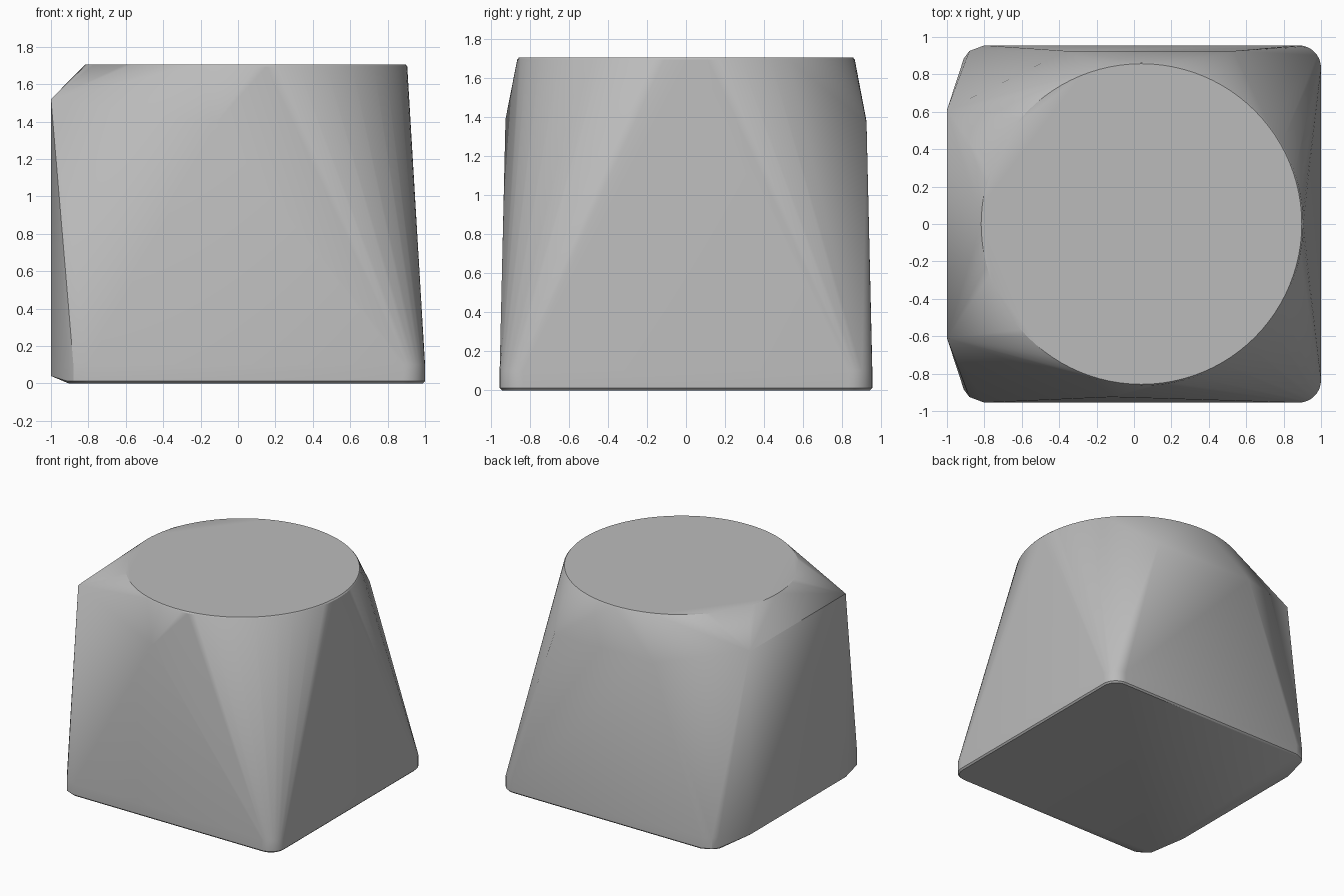
import bpy, bmesh
from math import cos, sin, tau, radians

cube = bpy.data.objects.get("Cube")
if cube:
    bpy.data.objects.remove(cube, do_unlink=True)

grey = bpy.data.materials.new("plain grey")
grey.use_nodes = True
colour = (0.5, 0.5, 0.5, 1)
grey.diffuse_color = colour
grey.node_tree.nodes["Principled BSDF"].inputs["Base Color"].default_value = colour

points = []


def arc(cx, cy, z, radius, start, end, steps):
    """Points along a horizontal arc, angles in turns."""
    for i in range(steps + 1):
        a = tau * (start + (end - start) * i / steps)
        points.append((cx + radius * cos(a), cy + radius * sin(a), z))


# Round top with a fine softened rim
for radius, z in ((0.865, 1.695), (0.857, 1.705)):
    arc(0.04, 0, z, radius, 0, 1, 96)

for side in (-1, 1):
    # Rounded base corners on the left, with a softened lower edge
    for inset, z in ((0.012, 0), (0, 0.012), (0, 0.1)):
        arc(0.88, side * 0.835, z, 0.12 - inset, 0, side * 0.25, 8)
    # Chamfered base corners on the right
    for z in (0.012, 0.1):
        points += [(-0.91, side * 0.885, z), (-0.88, side * 0.925, z),
                   (-0.80, side * 0.955, z)]
    points += [(-0.905, side * 0.87, 0), (-0.80, side * 0.943, 0)]
    # Upright flat on the right side
    points += [(-1, side * 0.61, z) for z in (0.04, 0.1, 1.52)]

# Shoulders below the rim, one in front and two behind
points += [(-0.12, -0.925, 1.39), (-0.36, 0.925, 1.38), (0.53, 0.925, 1.37)]

# Stretch a tight skin over all the parts
bm = bmesh.new()
for p in points:
    bm.verts.new(p)
bmesh.ops.remove_doubles(bm, verts=bm.verts[:], dist=0.0005)
bmesh.ops.convex_hull(bm, input=bm.verts[:])
loose = [v for v in bm.verts if not v.link_faces]
bmesh.ops.delete(bm, geom=loose, context='VERTS')
bmesh.ops.dissolve_limit(bm, angle_limit=radians(0.3), verts=bm.verts[:], edges=bm.edges[:])
bmesh.ops.recalc_face_normals(bm, faces=bm.faces[:])

mesh = bpy.data.meshes.new("faceted_block")
bm.to_mesh(mesh)
bm.free()
mesh.materials.append(grey)
block = bpy.data.objects.new("faceted_block", mesh)
bpy.context.collection.objects.link(block)
bpy.ops.object.select_all(action='DESELECT')
bpy.context.view_layer.objects.active = block
block.select_set(True)
bpy.ops.object.shade_smooth_by_angle(angle=radians(30))
